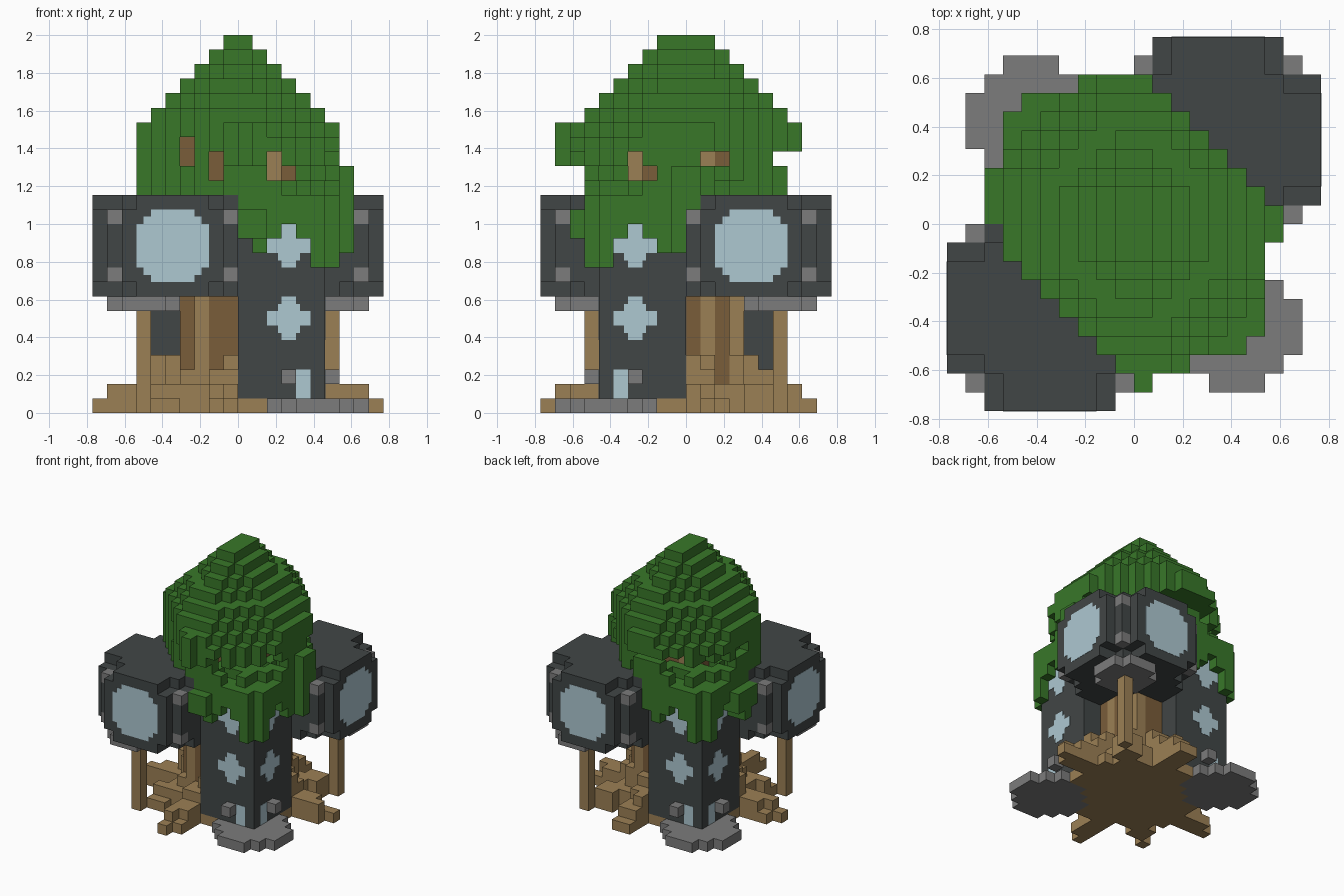
import bpy, bmesh, math, random
from mathutils import Vector

cube = bpy.data.objects.get("Cube")
if cube:
    bpy.data.objects.remove(cube)

random.seed(4)
V = 2 / 26          # size of one block
N = 20              # blocks across


def material(name, rgb):
    m = bpy.data.materials.new(name)
    m.use_nodes = True
    m.diffuse_color = (*rgb, 1)
    m.node_tree.nodes["Principled BSDF"].inputs["Base Color"].default_value = (*rgb, 1)
    return m


LEAF = material("leaf green", (.04, .185, .022))
SLATE = material("dark slate", (.053, .061, .061))
STONE = material("grey stone", (.2, .2, .2))
WOOD = material("light wood", (.33, .215, .09))
BARK = material("brown bark", (.195, .11, .042))
GLASS = material("pale glass", (.42, .58, .64))

blocks = {}         # (i, j, k) -> (part name, material)
# Gaps in the leaves that show the trunk: column -> levels
front_gaps = {6: (17, 18), 8: (16, 17), 12: (16, 17), 13: (16,)}
side_gaps = {6: (16, 17), 7: (16,), 11: (17,), 12: (17,)}


def put(part, mat, i, j, k):
    gap = (j < 10 and k in front_gaps.get(i, ())) or (i > 9 and k in side_gaps.get(j, ()))
    if mat != LEAF or not gap:
        blocks.setdefault((i, j, k), (part, mat))


def put_pair(part, mat, i, j, k):
    """Place a block and its copy turned half way round the z axis."""
    put("front_" + part, mat, i, j, k)
    put("back_" + part, mat, N - 1 - i, N - 1 - j, k)


def disc(part, mat, ci, cj, r, k):
    for a in range(-r, r + 1):
        for b in range(-r, r + 1):
            if abs(a) + abs(b) <= r + 1:
                put_pair(part, mat, ci + a, cj + b, k)


# Square towers with stone lamps by the doors
for i in range(10, 16):
    for j in range(4, 10):
        for k in range(1, 14):
            put_pair("tower", SLATE, i, j, k)
for i, j in ((13, 3), (16, 6)):
    put_pair("door_lamps", STONE, i, j, 2)
disc("tower_step", STONE, 15, 4, 3, 0)

# Pods with cut corners on every side face
for i in range(10):
    for j in range(10):
        for k in range(8, 15):
            margin = 3 if k in (8, 14) else 2
            inner_i, inner_j = 2 <= i <= 8, 2 <= j <= 8
            if ((inner_i and inner_j) or (inner_j and margin <= j <= 10 - margin)
                    or (inner_i and margin <= i <= 10 - margin)):
                put_pair("pod", SLATE, i, j, k)

# Corner columns with stone ends, a plate and a post under each pod
for i, j in ((1, 1), (9, 1), (1, 9)):
    for k in range(9, 14):
        put_pair("pod_corners", STONE if k in (9, 13) else SLATE, i, j, k)
disc("pod_plate", STONE, 3, 3, 2, 7)
for k in range(7):
    put_pair("pod_post", WOOD, 3, 3, k)

# Striped trunk and spreading roots
stripes = {(7, 6), (13, 11), (12, 13), (6, 8), (12, 6), (7, 13)}
for i in range(N):
    for j in range(N):
        x, y = i - 9.5, j - 9.5
        r, angle = math.hypot(x, y), math.atan2(abs(y), abs(x))
        if r < 4.4:
            for k in range(1, 19):
                put("trunk", WOOD if (i, j) in stripes else BARK, i, j, k)
        # Three root arms in each quarter under a pod
        arm = math.cos((angle - math.pi / 4) * 360 / 37) - .8 * math.sin(2 * angle) ** 2
        for k, reach in enumerate((8.2, 7.5, 5.8, 5.0)):
            limit = reach + 1.6 * arm * (1 - k / 5) + random.uniform(-.3, .3)
            if x * y < 0:
                limit = min(limit, 6.3 - k)
            if r < limit:
                put("roots", WOOD, i, j, k)

# Leafy caps on the towers, lower at the corner, hanging over the outer walls
hang = {9: 13, 10: 12, 11: 11, 12: 12, 13: 13, 14: 12, 15: 10, 16: 10}
for i in range(9, 17):
    for j in range(3, 11):
        spread = i - j
        if spread == 13:
            continue
        top = 17 if spread <= 8 else 16 if spread <= 10 else 15
        if 3 < j < 7 or 12 < i < 16:
            top = min(top, random.choice((15, 16, 16)))
        low = 14
        if j == 3:
            low = hang[i]
        elif i == 16:
            low = hang[19 - j]
        for k in range(low, top):
            put_pair("tower_leaves", LEAF, i, j, k)

# Loose clumps beside the caps
for i, j, top in ((17, 9, 17), (17, 10, 17), (2, 9, 14), (2, 10, 14), (2, 11, 14),
                  (2, 12, 14), (9, 2, 14), (10, 2, 14), (11, 2, 14)):
    for k in range(random.choice((11, 12)), top):
        put("leaf_clumps", LEAF, i, j, k)

# Stepped crown: ragged skirt over the pods, raised edge over the towers
for i in range(N):
    for j in range(N):
        x, y = i - 9.5, j - 9.5
        reach = max(abs(x), abs(y) - 1, .75 * abs(x + y) - .9, .8 * abs(x - y) - 1)
        if reach > 7 or abs(x + y) > 8:
            continue
        low = 18
        if abs(y) > 6:
            low = 18 if y > 0 else 17
        elif x * y > 0 and abs(x + y) > 5.5:
            low = random.choice((15, 15, 15, 16))
        elif reach > 5.4:
            low = random.choice((17, 17, 18))
        for k in range(low, 26):
            if reach <= 25.6 - k or (k < 20 and reach < 7):
                put("crown", LEAF, i, j, k)
for k in (17, 18, 19):
    put("crown", LEAF, 10, 1, k)

# Turn the blocks of each part into one mesh of exposed faces
corners = ((-1, -1), (1, -1), (1, 1), (-1, 1))
meshes = {}
for cell, (part, mat) in blocks.items():
    bm, verts, mats = meshes.setdefault(part, (bmesh.new(), {}, []))
    if mat not in mats:
        mats.append(mat)
    for axis in range(3):
        for sign in (-1, 1):
            near = list(cell)
            near[axis] += sign
            if tuple(near) in blocks:
                continue
            ring = []
            for a, b in corners[::sign]:
                p = list(cell)
                p[axis] += (sign + 1) // 2
                p[(axis + 1) % 3] += (a + 1) // 2
                p[(axis + 2) % 3] += (b + 1) // 2
                p = tuple(p)
                if p not in verts:
                    verts[p] = bm.verts.new(((p[0] - 10) * V, (p[1] - 10) * V, p[2] * V))
                ring.append(verts[p])
            bm.faces.new(ring).material_index = mats.index(mat)


def finish(name, bm, mats):
    mesh = bpy.data.meshes.new(name)
    bm.to_mesh(mesh)
    bm.free()
    for m in mats:
        mesh.materials.append(m)
    bpy.context.scene.collection.objects.link(bpy.data.objects.new(name, mesh))


for part, (bm, verts, mats) in meshes.items():
    finish(part, bm, mats)

# Windows: thin plates made of rows half a block high
ROUND = [6, 8] + [10] * 6 + [8, 6]
CROSS = [2, 3, 6, 6, 3, 2]
DOOR = [2] * 4


def window(name, rows, axis, wall, u, z):
    bm = bmesh.new()
    for n, width in enumerate(rows):
        centre, size = Vector(), Vector()
        centre[axis], centre[1 - axis] = wall, u
        centre.z = z + (n + .5 - len(rows) / 2) / 2
        size[axis], size[1 - axis], size.z = .05, width / 2, .5
        made = bmesh.ops.create_cube(bm, size=1)["verts"]
        for v in made:
            v.co = Vector([c + a * s for c, a, s in zip(centre, v.co, size)]) * V
    finish(name, bm, [GLASS])


for side, s in (("front", 1), ("back", -1)):
    for axis, wall, u in ((1, -6, 3.5), (0, 6, -3.5)):
        for level, z in (("lower", 6.5), ("upper", 11.5)):
            window(f"{side}_{level}_cross_window", CROSS, axis, wall * s, u * s, z)
        window(f"{side}_door_window", DOOR, axis, wall * s,
               (u + math.copysign(1, u)) * s, 2)
    for axis in (0, 1):
        window(f"{side}_pod_window", ROUND, axis, -10 * s, -4.5 * s, 11.5)
